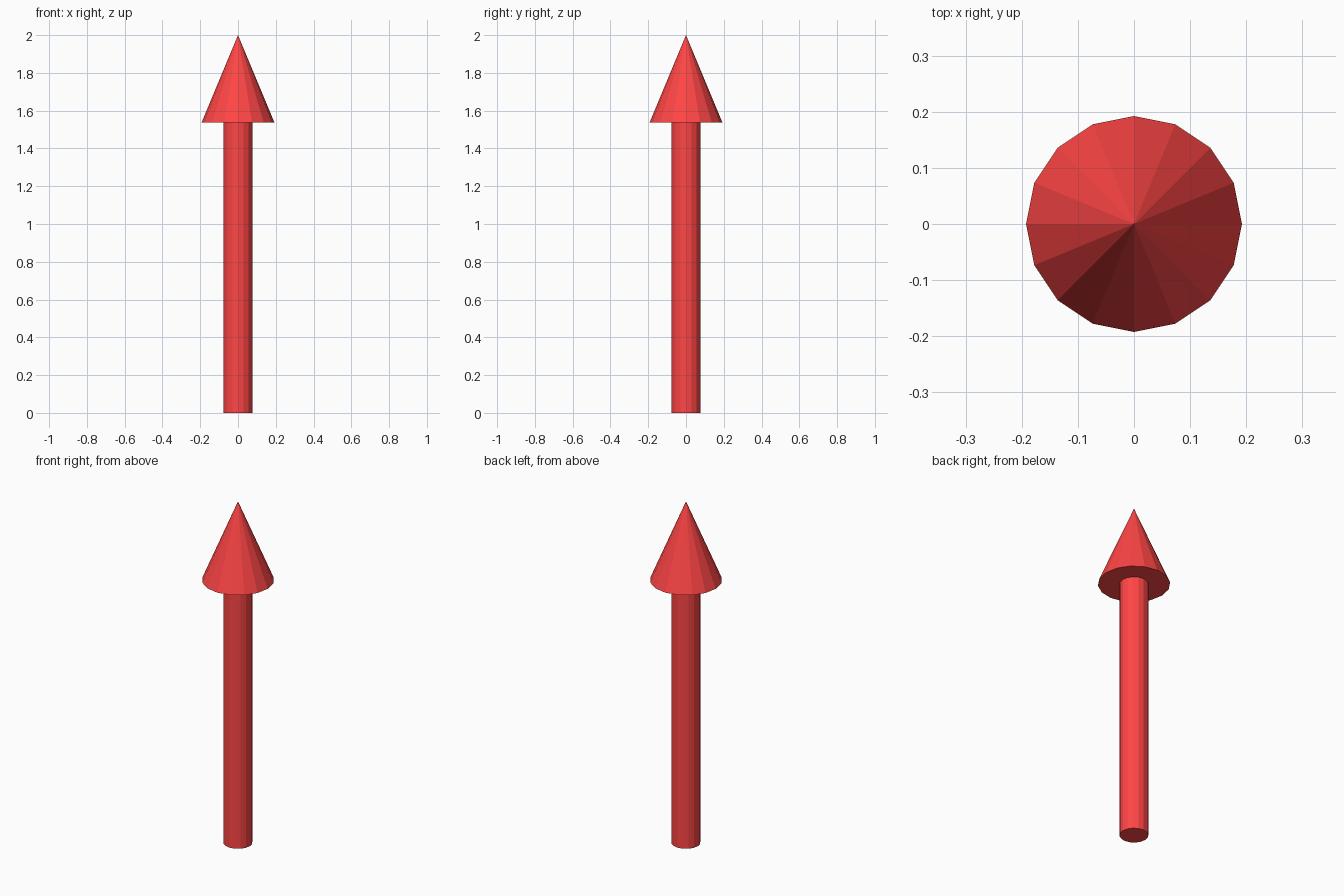
import bpy

if "Cube" in bpy.data.objects:
    bpy.data.objects.remove(bpy.data.objects["Cube"])

SIDES = 16
NECK = 1.5385   # height where the shaft meets the head
TOP = 2.0

red = bpy.data.materials.new("red")
red.diffuse_color = (1.0, 0.06, 0.06, 1.0)
red.use_nodes = True
red.node_tree.nodes["Principled BSDF"].inputs["Base Color"].default_value = red.diffuse_color


def tapered(name, r_bottom, r_top, z0, z1):
    bpy.ops.mesh.primitive_cone_add(vertices=SIDES, radius1=r_bottom, radius2=r_top,
                                    depth=z1 - z0, location=(0, 0, (z0 + z1) / 2))
    obj = bpy.context.object
    obj.name = name
    obj.data.materials.append(red)
    return obj


# Straight round shaft
tapered("shaft", 0.0769, 0.0769, 0.0, NECK)

# Pointed cone head
tapered("arrow_head", 0.1923, 0.0, NECK, TOP)
